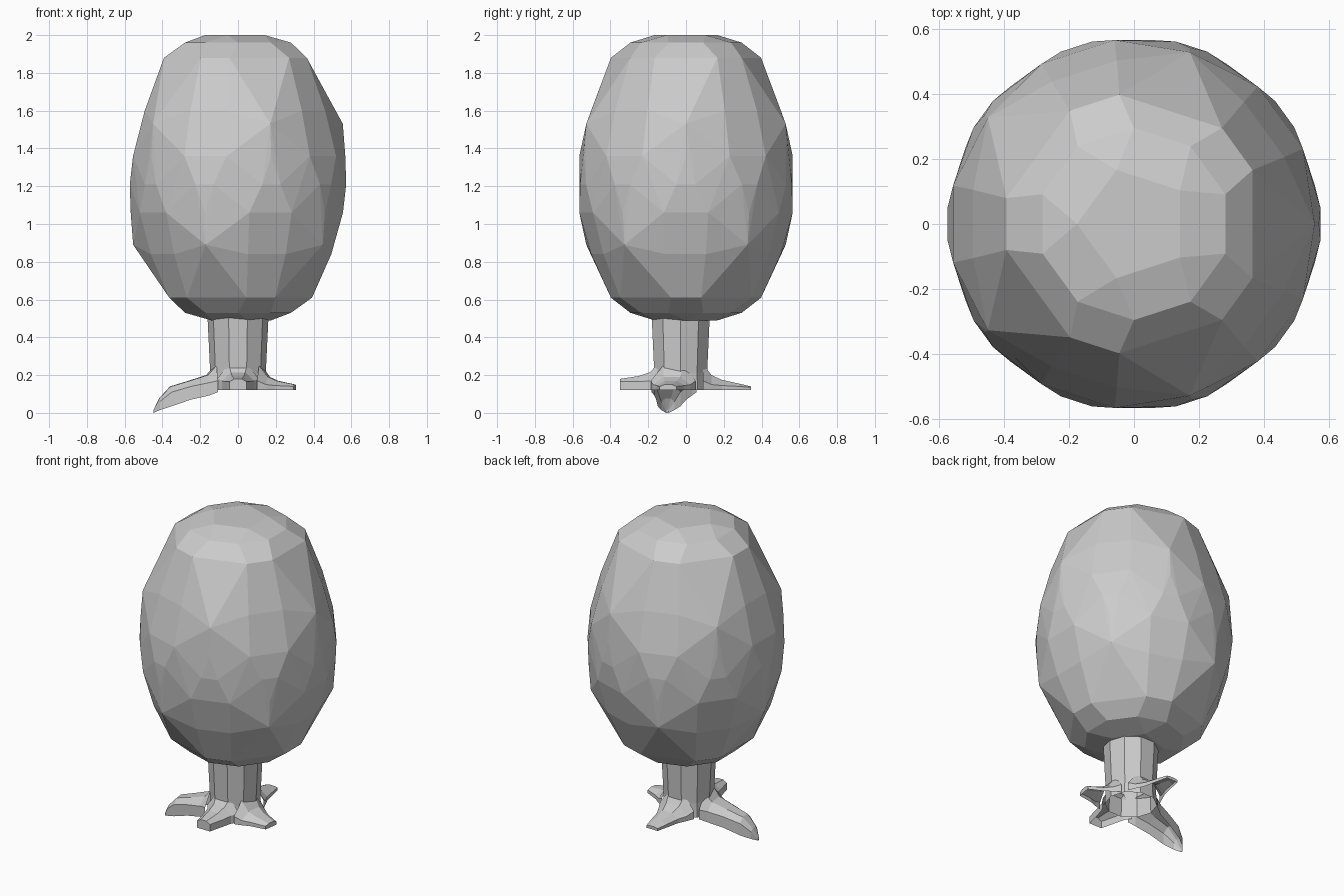
import bpy, bmesh
from math import cos, sin, radians
from mathutils import Vector

if "Cube" in bpy.data.objects:
    bpy.data.objects.remove(bpy.data.objects["Cube"])


def finish(bm, name):
    bmesh.ops.recalc_face_normals(bm, faces=bm.faces)
    me = bpy.data.meshes.new(name)
    bm.to_mesh(me)
    bm.free()
    ob = bpy.data.objects.new(name, me)
    bpy.context.collection.objects.link(ob)
    return ob


# Crown: faceted egg with five-fold rings; the lower half mirrors the upper, turned 180 degrees
# each ring: z on the upper half, z on the lower half, radius, angles within one fifth
RINGS = [
    (2.00, 0.49, 0.175, (36,)),
    (1.96, 0.53, 0.295, (18, 54)),
    (1.88, 0.61, 0.40, (24.5, 47.5)),
    (1.60, 0.84, 0.505, (24, 48)),
    (1.53, 0.89, 0.555, (0,)),
    (1.36, 1.06, 0.568, (0, 24, 48)),
    (1.21, 1.21, 0.575, (-5, 5)),
]
bm = bmesh.new()
for z_top, z_low, r, angles in RINGS:
    for fifth in range(5):
        for a in angles:
            t = radians(a + 72 * fifth)
            bm.verts.new((r * cos(t), r * sin(t), z_top))
            bm.verts.new((-r * cos(t), -r * sin(t), z_low))
bmesh.ops.convex_hull(bm, input=bm.verts)
bmesh.ops.dissolve_limit(bm, angle_limit=radians(1.5), verts=bm.verts, edges=bm.edges)
finish(bm, "crown")

# Trunk: open ten-sided tube flaring slightly at both ends
bm = bmesh.new()
rings = []
for z, r in [(0.12, 0.152), (0.21, 0.147), (0.54, 0.163)]:
    rings.append([bm.verts.new((r * cos(radians(36 * i)), -0.028 + r * sin(radians(36 * i)), z))
                  for i in range(10)])
for lo, hi in zip(rings, rings[1:]):
    for i in range(10):
        j = (i + 1) % 10
        bm.faces.new((lo[i], lo[j], hi[j], hi[i]))
finish(bm, "trunk")


# Roots: open-bottomed ridges; stations are (distance, half width, bottom z, side z, top z)
def root(name, start, direction, stations):
    d = Vector((direction[0], direction[1], 0)).normalized()
    side = Vector((-d.y, d.x, 0))
    base = Vector((start[0], start[1], 0))
    bm = bmesh.new()
    loops = []
    for dist, w, zb, zs, zt in stations:
        pts = [(-w, zb), (-w, zs), (-w * 0.45, zt), (w * 0.45, zt), (w, zs), (w, zb)]
        loops.append([bm.verts.new(base + d * dist + side * u + Vector((0, 0, z))) for u, z in pts])
    for a, b in zip(loops, loops[1:]):
        for i in range(5):
            bm.faces.new((a[i], a[i + 1], b[i + 1], b[i]))
    bm.faces.new(loops[-1])
    finish(bm, name)


root("right_root", (0, -0.05), (1, -0.15),
     [(0.12, 0.12, 0.12, 0.17, 0.25), (0.165, 0.10, 0.12, 0.15, 0.19),
      (0.21, 0.075, 0.12, 0.145, 0.17), (0.305, 0.045, 0.12, 0.14, 0.15)])
root("back_root", (0, 0), (0, 1),
     [(0.09, 0.12, 0.12, 0.17, 0.26), (0.135, 0.10, 0.12, 0.15, 0.20),
      (0.19, 0.075, 0.12, 0.145, 0.175), (0.28, 0.055, 0.12, 0.14, 0.155),
      (0.345, 0.04, 0.12, 0.135, 0.14)])
root("front_root", (0, 0), (0, -1),
     [(0.15, 0.11, 0.12, 0.18, 0.26), (0.19, 0.085, 0.12, 0.17, 0.215),
      (0.25, 0.07, 0.12, 0.165, 0.195), (0.35, 0.045, 0.12, 0.165, 0.18)])
root("left_root", (0, -0.05), (-1, -0.11),
     [(0.12, 0.12, 0.11, 0.17, 0.25), (0.165, 0.10, 0.092, 0.16, 0.20),
      (0.26, 0.08, 0.07, 0.14, 0.17), (0.36, 0.06, 0.035, 0.11, 0.14),
      (0.42, 0.035, 0.015, 0.06, 0.075), (0.45, 0.006, 0.0, 0.01, 0.015)])
